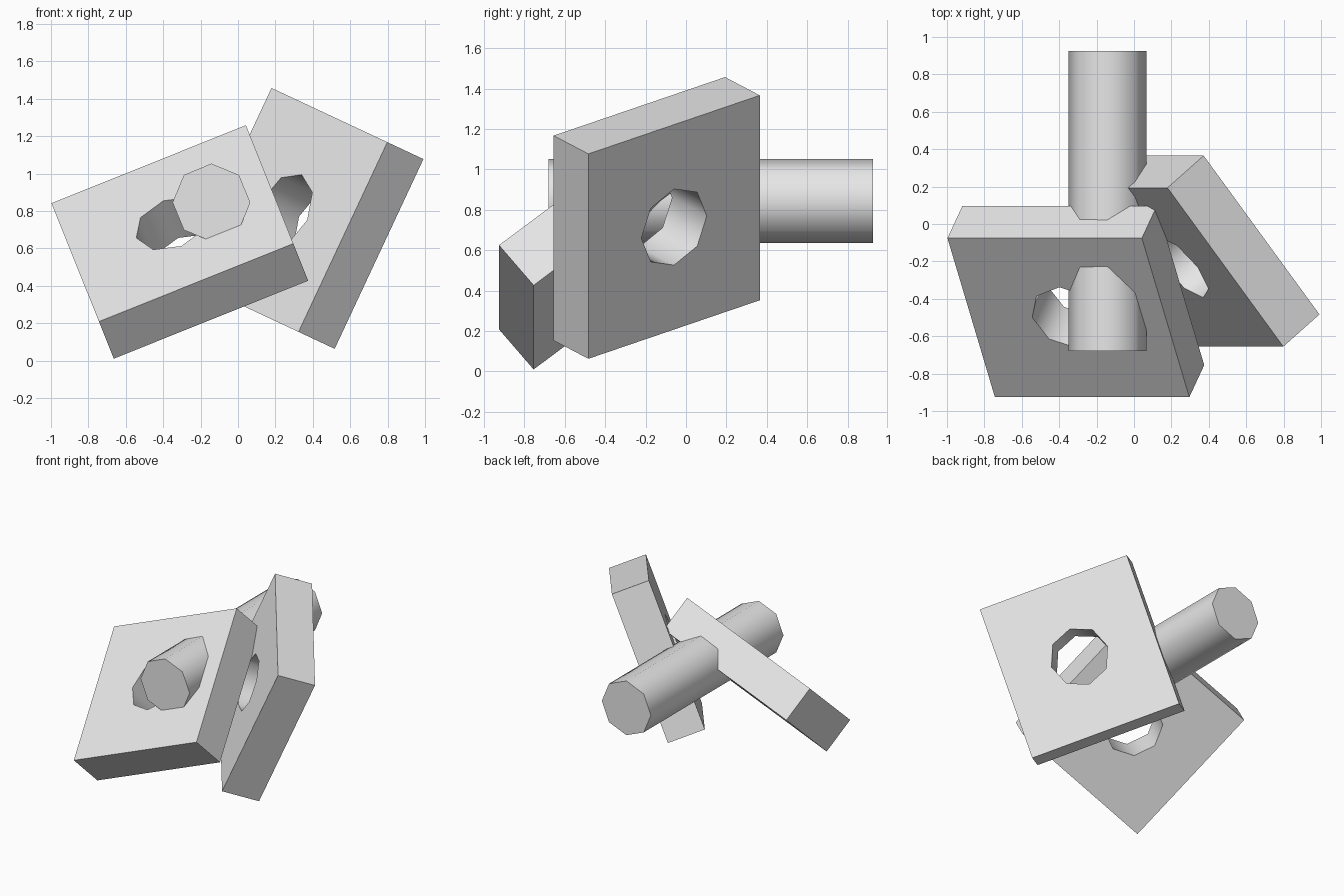
import bpy, bmesh, math
from mathutils import Vector, Matrix

cube = bpy.data.objects.get("Cube")
if cube:
    bpy.data.objects.remove(cube, do_unlink=True)

GREY = (0.8, 0.8, 0.8, 1.0)
grey = bpy.data.materials.new("light grey")
grey.use_nodes = True
grey.diffuse_color = GREY
bsdf = next(n for n in grey.node_tree.nodes if n.type == 'BSDF_PRINCIPLED')
bsdf.inputs["Base Color"].default_value = GREY

RADIUS, SIDES = 0.208, 8
WIDTH, HEIGHT, THICK = 1.12, 1.09, 0.274


def finish(bm, name, matrix):
    """Turn a bmesh into a placed, shaded object."""
    bmesh.ops.recalc_face_normals(bm, faces=bm.faces[:])
    mesh = bpy.data.meshes.new(name)
    bm.to_mesh(mesh)
    bm.free()
    mesh.materials.append(grey)
    obj = bpy.data.objects.new(name, mesh)
    bpy.context.collection.objects.link(obj)
    obj.matrix_world = matrix
    bpy.ops.object.select_all(action='DESELECT')
    obj.select_set(True)
    bpy.context.view_layer.objects.active = obj
    bpy.ops.object.shade_smooth_by_angle(angle=math.radians(60))
    return obj


def holed_plate(name, centre, u, v):
    """Thick plate with an eight-sided hole; u and v run along its edges."""
    bm = bmesh.new()
    inner, outer = [], []
    for i in range(SIDES):
        c, s = math.cos(i * math.tau / SIDES), math.sin(i * math.tau / SIDES)
        inner.append(bm.verts.new((RADIUS * c, RADIUS * s, -THICK / 2)))
        outer.append(bm.verts.new((round(c) * WIDTH / 2, round(s) * HEIGHT / 2, -THICK / 2)))
    for i in range(SIDES):
        j = (i + 1) % SIDES
        bm.faces.new((inner[i], outer[i], outer[j], inner[j]))
    # Give the ring of faces its thickness
    ext = bmesh.ops.extrude_face_region(bm, geom=bm.faces[:], use_keep_orig=True)
    top = [g for g in ext["geom"] if isinstance(g, bmesh.types.BMVert)]
    bmesh.ops.translate(bm, verts=top, vec=(0, 0, THICK))
    # Orient the plate along its edge directions
    x = Vector(u).normalized()
    z = x.cross(Vector(v)).normalized()
    y = z.cross(x)
    rot = Matrix((x, y, z)).transposed().to_4x4()
    return finish(bm, name, Matrix.Translation(centre) @ rot)


# Two tilted plates
holed_plate("front_plate", (-0.311, -0.415, 0.634), (1.04, 0, 0.417), (0.255, -0.85, -0.632))
holed_plate("side_plate", (0.348, -0.145, 0.76), (0.475, 0, 1.015), (0.62, -0.85, -0.29))

# Eight-sided pin running front to back
Y0, Y1 = -0.68, 0.925
bm = bmesh.new()
ring = [bm.verts.new((RADIUS * math.cos(a), RADIUS * math.sin(a), -(Y1 - Y0) / 2))
        for a in (i * math.tau / SIDES for i in range(SIDES))]
cap = bm.faces.new(ring)
ext = bmesh.ops.extrude_face_region(bm, geom=[cap], use_keep_orig=True)
bmesh.ops.translate(bm, verts=[g for g in ext["geom"] if isinstance(g, bmesh.types.BMVert)],
                    vec=(0, 0, Y1 - Y0))
finish(bm, "pin", Matrix.Translation((-0.142, (Y0 + Y1) / 2, 0.845))
       @ Matrix.Rotation(math.pi / 2, 4, 'X'))
